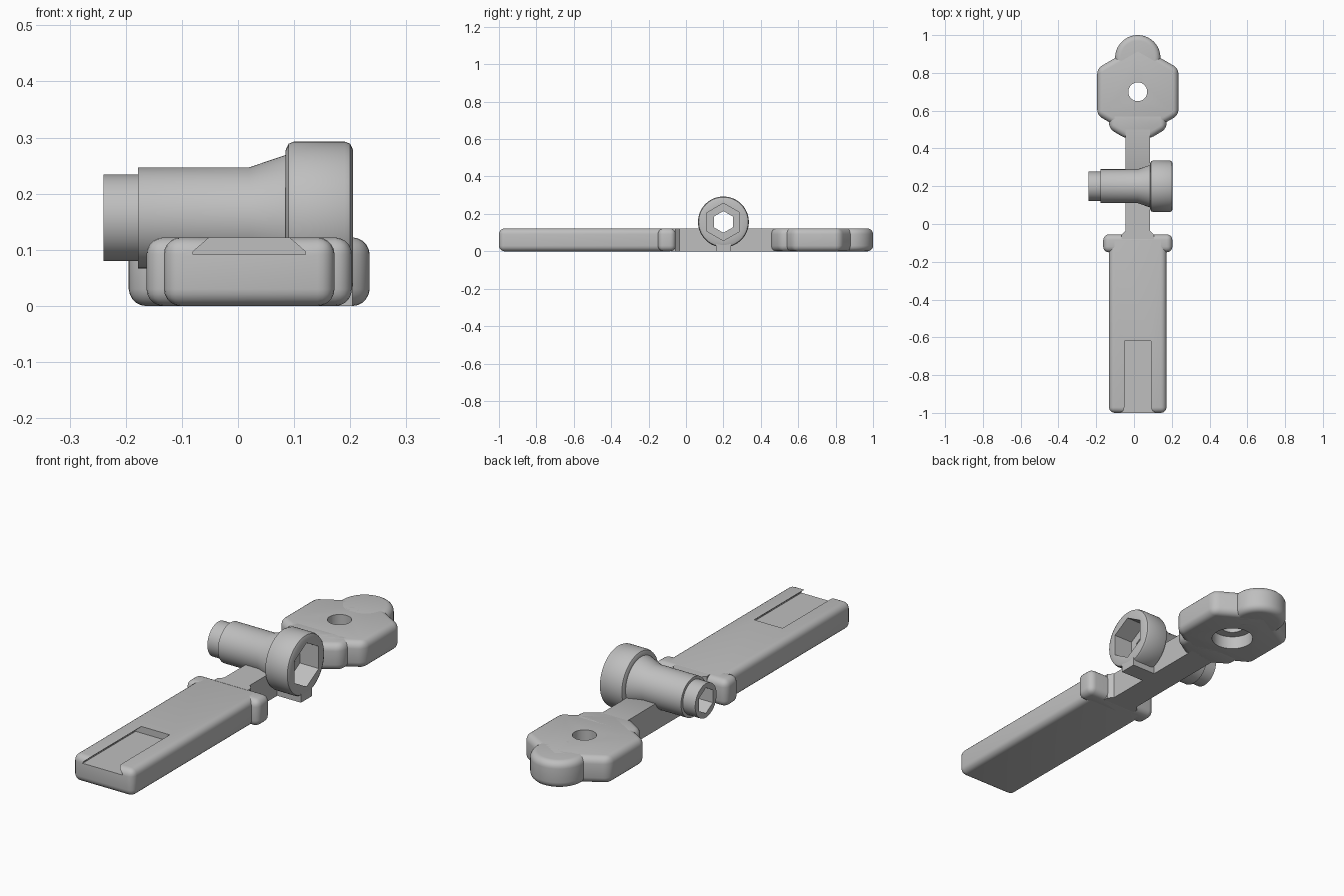
import bpy, bmesh, math
from mathutils import Matrix

cube = bpy.data.objects.get("Cube")
if cube:
    bpy.data.objects.remove(cube)

grey = bpy.data.materials.new("light grey")
grey.use_nodes = True
grey.diffuse_color = (0.52, 0.52, 0.52, 1)
grey.node_tree.nodes["Principled BSDF"].inputs["Base Color"].default_value = (0.52, 0.52, 0.52, 1)

CX = 0.02       # symmetry line of the flat body
H = 0.122       # body thickness
AY, AZ = 0.2, 0.157   # axis of the cross barrel


def finish(name, bm):
    bmesh.ops.remove_doubles(bm, verts=bm.verts, dist=1e-5)
    bmesh.ops.recalc_face_normals(bm, faces=bm.faces)
    mesh = bpy.data.meshes.new(name)
    bm.to_mesh(mesh)
    bm.free()
    mesh.materials.append(grey)
    ob = bpy.data.objects.new(name, mesh)
    bpy.context.collection.objects.link(ob)
    return ob


def prism(name, outline, depth, matrix=Matrix()):
    """Extrude a closed outline along local z."""
    bm = bmesh.new()
    face = bm.faces.new([bm.verts.new((x, y, 0)) for x, y in outline])
    top = bmesh.ops.extrude_face_region(bm, geom=[face])["geom"]
    bmesh.ops.translate(bm, vec=(0, 0, depth), verts=[v for v in top if isinstance(v, bmesh.types.BMVert)])
    bm.transform(matrix)
    return finish(name, bm)


def ngon(n, r, cx=0, cy=0, start=0):
    return [(cx + r * math.cos(start + math.tau * i / n), cy + r * math.sin(start + math.tau * i / n))
            for i in range(n)]


def rect(x0, x1, y0, y1):
    return [(x0, y0), (x1, y0), (x1, y1), (x0, y1)]


def mirrored(half):
    """Close a half outline, given as offsets from the symmetry line."""
    return [(CX + x, y) for x, y in half] + [(CX - x, y) for x, y in reversed(half)]


def apply(ob, mod):
    bpy.context.view_layer.objects.active = ob
    with bpy.context.temp_override(object=ob, active_object=ob, selected_objects=[ob]):
        bpy.ops.object.modifier_apply(modifier=mod.name)


def rounded(ob, width=0.03):
    mod = ob.modifiers.new("Rounding", "BEVEL")
    mod.width, mod.segments = width, 5
    mod.limit_method, mod.angle_limit = "ANGLE", math.radians(30)
    apply(ob, mod)
    return ob


def cut(cutter, *targets):
    cutter.hide_render = True
    for ob in targets:
        mod = ob.modifiers.new("Cut", "BOOLEAN")
        mod.operation, mod.solver, mod.object = "DIFFERENCE", "EXACT", cutter
        apply(ob, mod)
    bpy.data.objects.remove(cutter)


# Flat body
handle = rounded(prism("handle", rect(CX - 0.152, CX + 0.152, -1, -0.06), H))
guard = rounded(prism("guard", rect(CX - 0.183, CX + 0.183, -0.15, -0.055), H))
shaft = prism("shaft", mirrored([(0.085, -0.08), (0.085, -0.057), (0.065, -0.035), (0.065, 0.5)]), H)
collar = rounded(prism("head_collar", mirrored([(0.065, 0.452), (0.152, 0.505), (0.152, 0.6)]), H))
head = rounded(prism("head", ngon(6, 0.248, CX, 0.7, math.pi / 6), H))
lobe = rounded(prism("head_lobe", ngon(64, 0.12, CX, 0.88), H))

# Stepped hole through the head
cut(prism("hole_cutter", ngon(40, 0.05, CX, 0.7), 0.4, Matrix.Translation((0, 0, -0.1))), head, lobe)
cut(prism("counterbore_cutter", ngon(40, 0.09, CX, 0.7), 0.16, Matrix.Translation((0, 0, -0.1))), head, lobe)

# Dovetail slot in the handle, running along y
slot = mirrored([(0.1, 0.092), (0.1, 0.097), (0.07, 0.123), (0.07, 0.16)])
along_y = Matrix.Translation((0, -0.62, 0)) @ Matrix.Rotation(math.pi / 2, 4, "X")
cut(prism("slot_cutter", slot, 0.5, along_y), handle)

# Cross barrel, revolved around x
profile = [(-0.24, 0), (-0.24, 0.077), (-0.178, 0.077), (-0.178, 0.09), (0.02, 0.09), (0.085, 0.112),
           (0.085, 0.121), (0.09, 0.132), (0.1, 0.136), (0.19, 0.136), (0.2, 0.132), (0.205, 0.121), (0.205, 0)]
bm = bmesh.new()
verts = [bm.verts.new((x, 0, r)) for x, r in profile]
edges = [bm.edges.new(pair) for pair in zip(verts, verts[1:])]
bmesh.ops.spin(bm, geom=verts + edges, cent=(0, 0, 0), axis=(1, 0, 0), angle=math.tau, steps=64)
bm.transform(Matrix.Translation((0, AY, AZ)))
barrel = finish("barrel", bm)
tab = prism("barrel_tab", rect(0.05, 0.204, AY - 0.04, AY + 0.04), 0.07)


# Hexagonal bore and socket, points up
def hex_cutter(name, r, x0, length):
    along_x = Matrix.Translation((x0, AY, AZ)) @ Matrix.Rotation(math.pi / 2, 4, "Y")
    return prism(name, ngon(6, r), length, along_x)


cut(hex_cutter("bore_cutter", 0.058, -0.4, 0.8), barrel, shaft)
cut(hex_cutter("socket_cutter", 0.1, 0.11, 0.3), barrel, tab)

# Smooth shading with sharp edges kept
bpy.ops.object.select_all(action="DESELECT")
for ob in (handle, guard, shaft, collar, head, lobe, barrel, tab):
    ob.select_set(True)
bpy.context.view_layer.objects.active = handle
bpy.ops.object.shade_smooth_by_angle(angle=math.radians(30))
